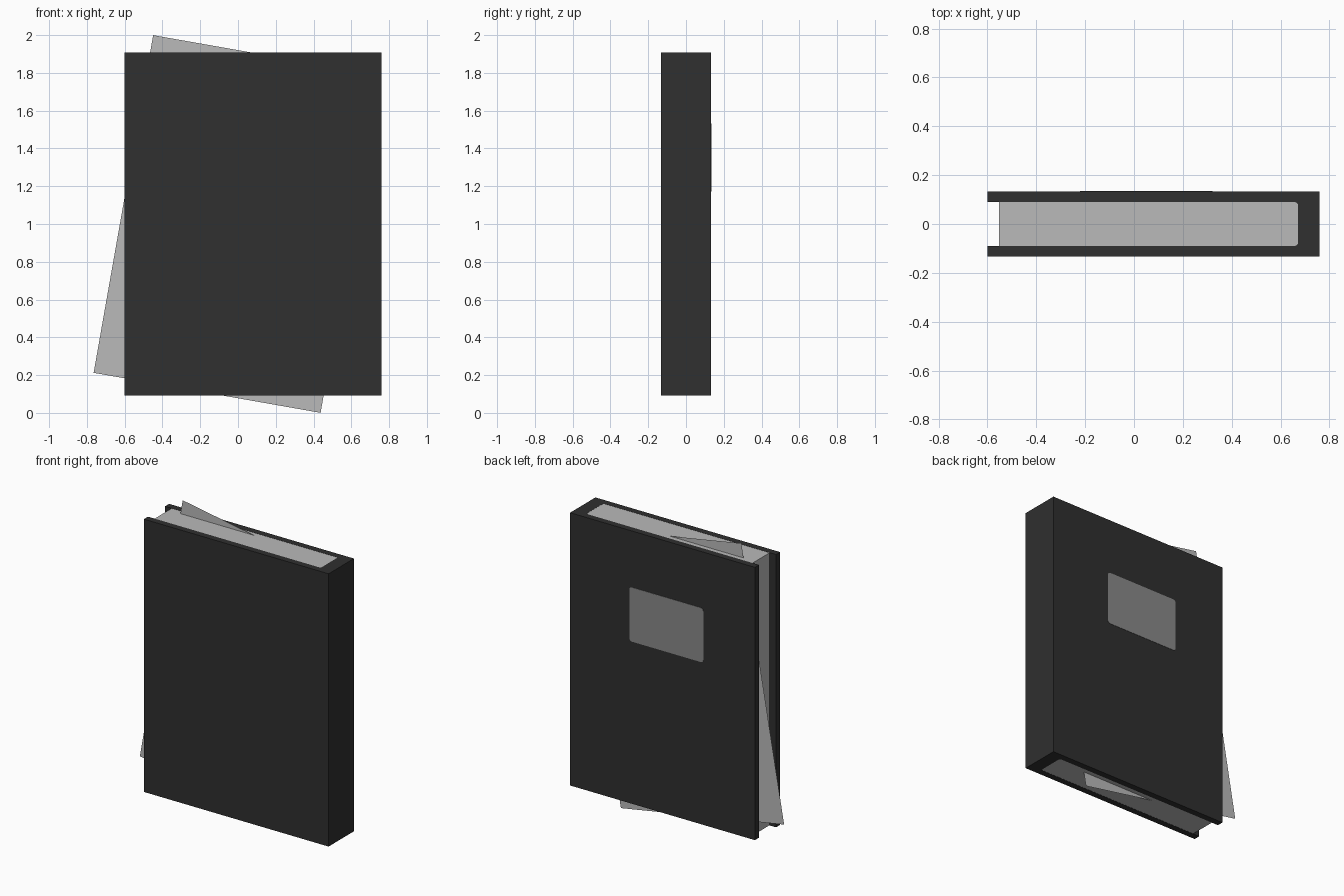
import bpy, bmesh, math

if "Cube" in bpy.data.objects:
    bpy.data.objects.remove(bpy.data.objects["Cube"])

LOW, HIGH = 0.0925, 1.9075          # bottom and top of the book
LEFT, RIGHT = -0.60, 0.76           # open edge and spine
OUT, INN = 0.133, 0.09              # half thickness outside and inside
SPINE, C = 0.672, 0.014             # inner spine face and its corner radius


def material(name, value):
    m = bpy.data.materials.new(name)
    m.diffuse_color = (value, value, value, 1)
    m.use_nodes = True
    m.node_tree.nodes["Principled BSDF"].inputs["Base Color"].default_value = m.diffuse_color
    return m


def make(name, points, extrude, mat):
    """Flat polygon, extruded along a vector when one is given."""
    bm = bmesh.new()
    face = bm.faces.new([bm.verts.new(p) for p in points])
    if extrude:
        res = bmesh.ops.extrude_face_region(bm, geom=[face], use_keep_orig=True)
        verts = [g for g in res["geom"] if isinstance(g, bmesh.types.BMVert)]
        bmesh.ops.translate(bm, verts=verts, vec=extrude)
        bmesh.ops.recalc_face_normals(bm, faces=bm.faces)
    me = bpy.data.meshes.new(name)
    bm.to_mesh(me)
    bm.free()
    me.materials.append(mat)
    ob = bpy.data.objects.new(name, me)
    bpy.context.collection.objects.link(ob)
    return ob


def arc(cx, cy, r, start, steps=3):
    return [(cx + r * math.cos(math.radians(start + 90 * i / steps)),
             cy + r * math.sin(math.radians(start + 90 * i / steps)))
            for i in range(steps + 1)]


black = material("black cover", 0.029)
paper = material("pale grey paper", 0.49)
grey = material("mid grey label", 0.25)

# Rounded inner spine corners, shared by the cover and the pages
inner = arc(SPINE - C, -INN + C, C, -90) + arc(SPINE - C, INN - C, C, 0)

# U-shaped cover
cover = [(LEFT, INN), (LEFT, OUT), (RIGHT, OUT), (RIGHT, -OUT),
         (LEFT, -OUT), (LEFT, -INN)] + inner
make("cover", [(x, y, LOW) for x, y in cover], (0, 0, HIGH - LOW), black)

# Page block
pages = [(-0.552, INN), (-0.552, -INN)] + inner
make("pages", [(x, y, LOW + 0.001) for x, y in pages],
     (0, 0, HIGH - LOW - 0.002), paper)

# Loose sheet sticking out at a tilt
t = math.radians(10)
c, s = math.cos(t), math.sin(t)
sheet = [(-0.61, -0.9075), (0.61, -0.9075), (0.61, 0.9075), (-0.61, 0.9075)]
make("loose_sheet", [(-0.006 + u * c + v * s, 0.06, 1 - u * s + v * c)
                     for u, v in sheet], None, paper)

# Label plate with rounded corners on the back
x0, x1, z0, z1, r = -0.222, 0.322, 1.172, 1.533, 0.018
label = (arc(x1 - r, z0 + r, r, -90) + arc(x1 - r, z1 - r, r, 0)
         + arc(x0 + r, z1 - r, r, 90) + arc(x0 + r, z0 + r, r, 180))
make("label", [(x, OUT - 0.001, z) for x, z in label], (0, 0.003, 0), grey)
